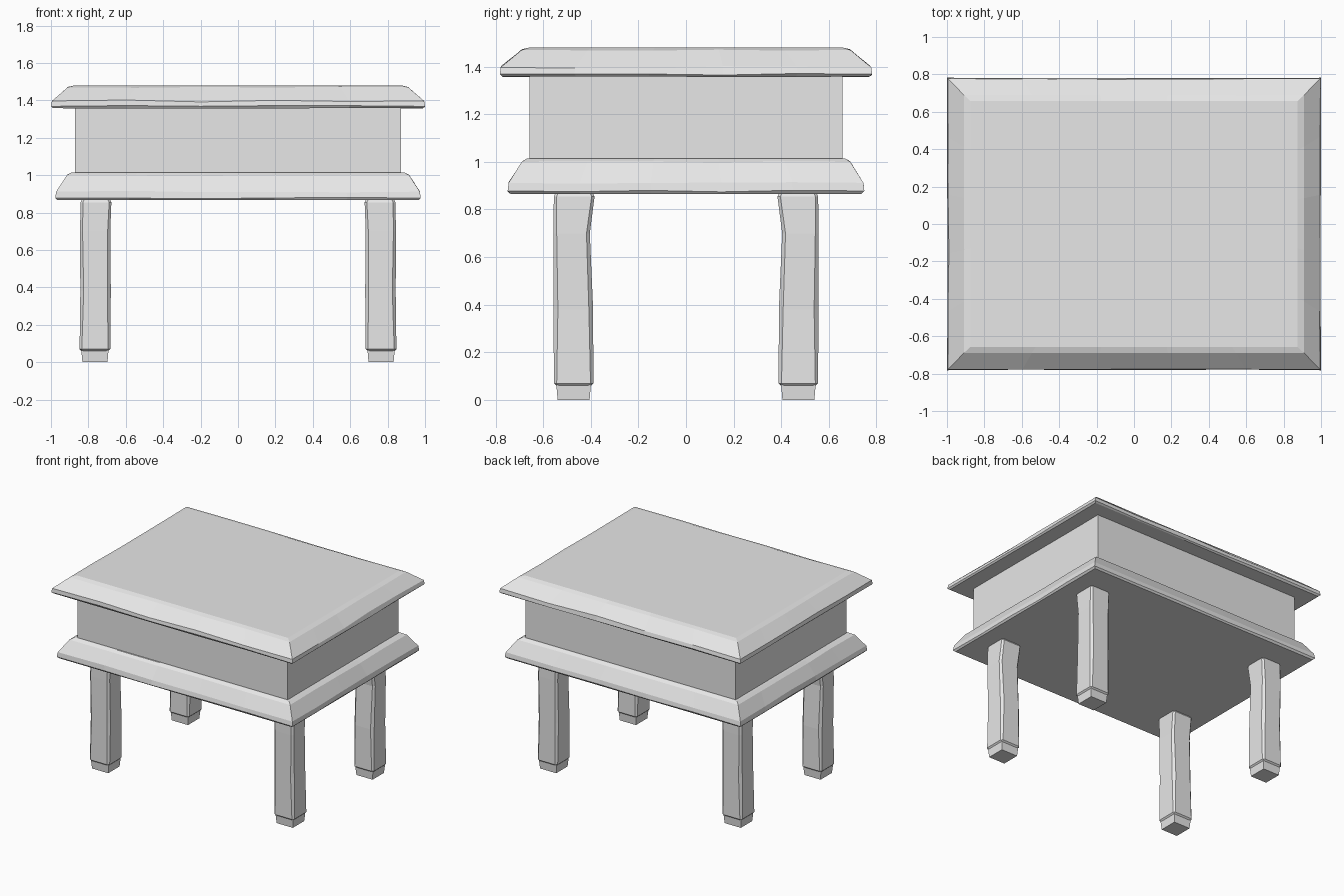
import bpy
import random
from mathutils import Vector

random.seed(4)

if "Cube" in bpy.data.objects:
    bpy.data.objects.remove(bpy.data.objects["Cube"], do_unlink=True)

grey = bpy.data.materials.new("light grey")
grey.use_nodes = True
colour = (0.8, 0.8, 0.8, 1)
grey.diffuse_color = colour
grey.node_tree.nodes["Principled BSDF"].inputs["Base Color"].default_value = colour


def loft(name, rings):
    """Skin a stack of equal-length rings and cap both ends."""
    n = len(rings[0])
    verts = [p for ring in rings for p in ring]
    faces = [tuple(reversed(range(n))), tuple(range(len(verts) - n, len(verts)))]
    for k in range(len(rings) - 1):
        for i in range(n):
            j = (i + 1) % n
            faces.append((k * n + i, k * n + j, (k + 1) * n + j, (k + 1) * n + i))
    mesh = bpy.data.meshes.new(name)
    mesh.from_pydata(verts, [], faces)
    mesh.materials.append(grey)
    obj = bpy.data.objects.new(name, mesh)
    bpy.context.collection.objects.link(obj)
    return obj


def rect_ring(hx, hy, z, segments=1, wear=0.0):
    """Rectangle with divided sides; wear nudges the points between corners."""
    corners = [Vector((sx * hx, sy * hy, z))
               for sx, sy in ((-1, -1), (1, -1), (1, 1), (-1, 1))]
    ring = []
    for a, b in zip(corners, corners[1:] + corners[:1]):
        for s in range(segments):
            p = a.lerp(b, s / segments)
            if s:
                p.z += random.uniform(-wear, wear)
                p.xy *= 1 - random.uniform(0, wear)
            ring.append(p)
    return ring


def chamfer_ring(cx, cy, x0, x1, y0, y1, c, z):
    """Rectangle with cut corners, used for the leg sections."""
    pts = ((x0 + c, y0), (x1 - c, y0), (x1, y0 + c), (x1, y1 - c),
           (x1 - c, y1), (x0 + c, y1), (x0, y1 - c), (x0, y0 + c))
    return [Vector((cx + x, cy + y, z)) for x, y in pts]


# Worn slabs: half width, half depth, height, wear
slabs = {
    "table_top": ((0.988, 0.77, 1.358, 0.002), (1.0, 0.782, 1.368, 0.005),
                  (0.995, 0.778, 1.397, 0.006), (0.91, 0.69, 1.47, 0.003),
                  (0.875, 0.658, 1.48, 0)),
    "lower_moulding": ((0.965, 0.738, 0.866, 0), (0.977, 0.749, 0.878, 0.004),
                       (0.972, 0.745, 0.912, 0.006), (0.915, 0.69, 1.0, 0.003),
                       (0.89, 0.667, 1.015, 0)),
}
for name, profile in slabs.items():
    loft(name, [rect_ring(hx, hy, z, 5, wear) for hx, hy, z, wear in profile])

# Plain box between the slabs
loft("drawer_box", [rect_ring(0.872, 0.657, z) for z in (1.0, 1.37)])

# Legs: inner and outer x, inner and outer y offsets, chamfer, height
leg_profile = ((-0.07, 0.07, -0.07, 0.07, 0.012, 0.058),
               (-0.082, 0.082, -0.083, 0.083, 0.012, 0.07),
               (-0.085, 0.078, -0.082, 0.084, 0.018, 0.38),
               (-0.082, 0.08, -0.068, 0.085, 0.014, 0.70),
               (-0.088, 0.076, -0.088, 0.083, 0.012, 0.855),
               (-0.08, 0.07, -0.08, 0.076, 0.012, 0.87))
for sx, side in ((1, "left"), (-1, "right")):
    for sy, end in ((1, "back"), (-1, "front")):
        rings = []
        for x0, x1, y0, y1, c, z in leg_profile:
            ring = chamfer_ring(0.765, 0.472, x0, x1, y0, y1, c, z)
            ring = [Vector((p.x * sx, p.y * sy, p.z)) for p in ring]
            rings.append(ring if sx * sy > 0 else ring[::-1])
        loft(f"{end}_{side}_leg", rings)

        # Small tapered foot under each leg
        foot = [rect_ring(h, h, z) for h, z in ((0.067, 0), (0.073, 0.068))]
        loft(f"{end}_{side}_foot", foot).location = (0.765 * sx, 0.472 * sy, 0)
